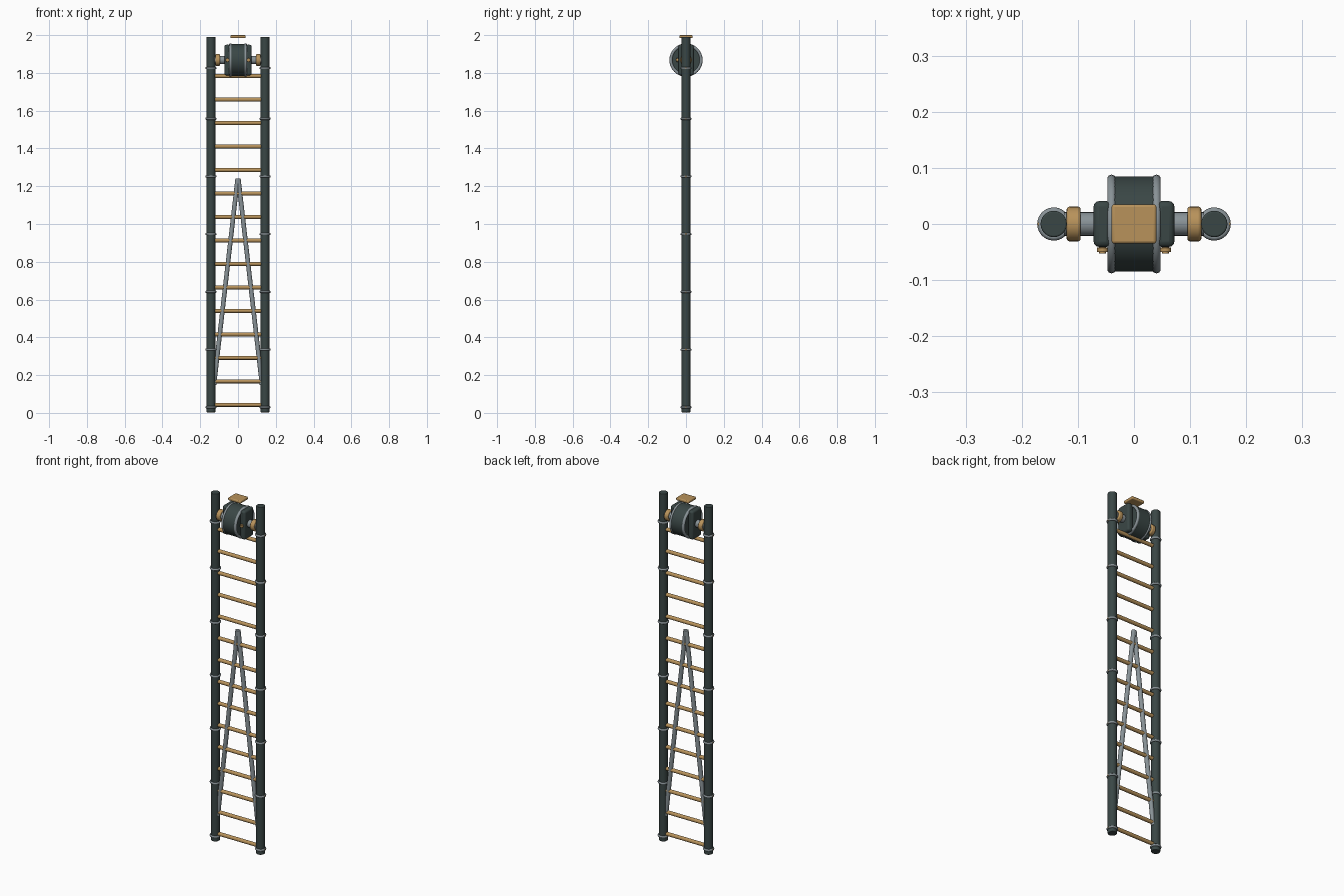
import bpy
import math
from mathutils import Vector

if "Cube" in bpy.data.objects:
    bpy.data.objects.remove(bpy.data.objects["Cube"])


def material(name, rgb):
    m = bpy.data.materials.new(name)
    m.use_nodes = True
    m.diffuse_color = (*rgb, 1)
    m.node_tree.nodes["Principled BSDF"].inputs["Base Color"].default_value = (*rgb, 1)
    return m


DARK = material("dark green iron", (0.042, 0.062, 0.060))
STEEL = material("grey steel", (0.25, 0.29, 0.31))
BRASS = material("warm brass", (0.48, 0.29, 0.105))


def finish(name, mat, bevel=0):
    ob = bpy.context.object
    ob.name = name
    ob.data.materials.append(mat)
    bpy.ops.object.transform_apply(location=False, rotation=False, scale=True)
    if bevel:
        mod = ob.modifiers.new("rounded edges", "BEVEL")
        mod.width = bevel
        mod.segments = 3
        mod.limit_method = "ANGLE"
    bpy.ops.object.shade_smooth_by_angle(angle=math.radians(40))
    return ob


def rod(name, a, b, radius, mat, bevel=0, sides=24):
    a, b = Vector(a), Vector(b)
    d = b - a
    bpy.ops.mesh.primitive_cylinder_add(
        vertices=sides, radius=radius, depth=d.length, location=(a + b) / 2,
        rotation=d.to_track_quat("Z", "Y").to_euler())
    return finish(name, mat, bevel)


def box(name, centre, size, mat, bevel):
    bpy.ops.mesh.primitive_cube_add(size=1, location=centre)
    bpy.context.object.scale = size
    return finish(name, mat, bevel)


def ring(name, centre, major, minor, mat, along_x=False):
    bpy.ops.mesh.primitive_torus_add(
        major_radius=major, minor_radius=minor, major_segments=40, minor_segments=10,
        location=centre, rotation=(0, math.pi / 2 if along_x else 0, 0))
    return finish(name, mat)


RAIL_X = 0.143
HUB_Z = 1.868
COLLARS = [0.03 + 0.3055 * i for i in range(6)] + [1.825]

# Rungs between the rails
for i in range(15):
    z = 0.043 + 0.1243 * i
    rod(f"rung_{i + 1}", (-RAIL_X, 0, z), (RAIL_X, 0, z), 0.0105, BRASS, sides=16)

for s, side in ((1, "left"), (-1, "right")):
    # Rail with collars and collar rivets
    rod(f"rail_{side}", (s * RAIL_X, 0, 0.003), (s * RAIL_X, 0, 1.99), 0.0235, DARK, 0.003)
    for i, z in enumerate(COLLARS):
        ring(f"collar_{side}_{i + 1}", (s * RAIL_X, 0, z), 0.0235, 0.006, STEEL)
        rod(f"collar_rivet_{side}_{i + 1}", (s * RAIL_X, 0, z), (s * 0.172, 0, z),
            0.005, BRASS, sides=12)

    # Diagonal brace
    rod(f"brace_{side}", (s * 0.127, 0, 0.15), (s * 0.002, 0, 1.24), 0.012, STEEL, sides=16)

    # Drum rim, cheek, axle and bearing
    ring(f"drum_rim_{side}", (s * 0.040, 0, HUB_Z), 0.080, 0.008, STEEL, True)
    box(f"cheek_{side}", (s * 0.056, 0, HUB_Z), (0.032, 0.082, 0.162), DARK, 0.010)
    rod(f"axle_{side}", (s * 0.05, 0, HUB_Z), (s * 0.125, 0, HUB_Z), 0.021, STEEL)
    rod(f"bearing_{side}", (s * 0.095, 0, HUB_Z), (s * 0.12, 0, HUB_Z), 0.031, BRASS, 0.005)

    # Bolt on the front of the cheek
    rod(f"cheek_bolt_shank_{side}", (s * 0.056, -0.03, HUB_Z), (s * 0.056, -0.053, HUB_Z),
        0.006, BRASS, sides=12)
    rod(f"cheek_bolt_head_{side}", (s * 0.056, -0.042, HUB_Z), (s * 0.056, -0.050, HUB_Z),
        0.010, BRASS, 0.001, sides=12)

# Winding drum
rod("drum", (-0.042, 0, HUB_Z), (0.042, 0, HUB_Z), 0.085, DARK, sides=48)

# Cap plate above the drum
box("cap_plate", (0, 0, 1.992), (0.080, 0.070, 0.016), BRASS, 0.005)
